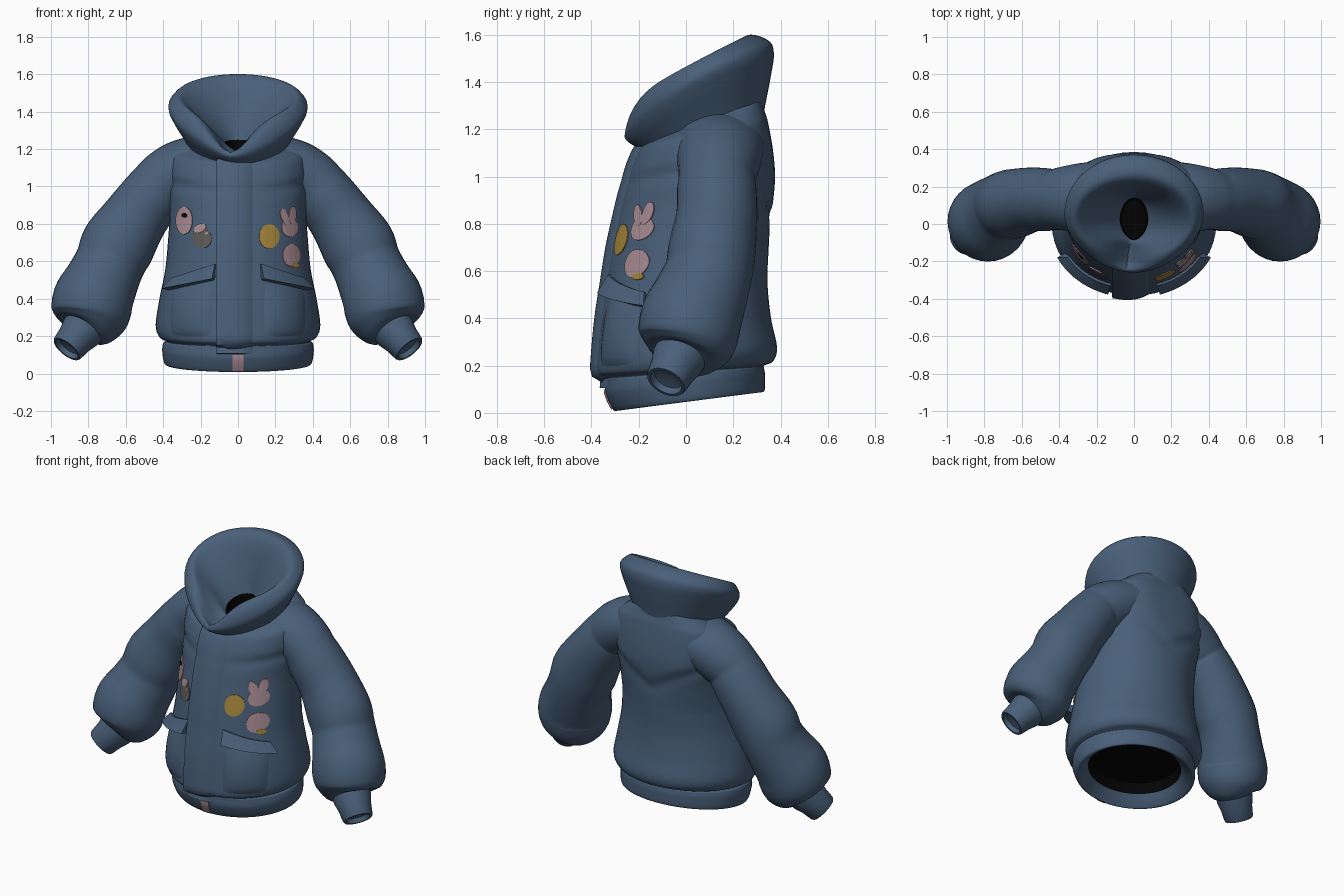
import bpy, bmesh
from math import sin, cos, pi, exp
from mathutils import Vector
from mathutils.bvhtree import BVHTree

if "Cube" in bpy.data.objects:
    bpy.data.objects.remove(bpy.data.objects["Cube"])


def material(name, rgb):
    m = bpy.data.materials.new(name)
    m.use_nodes = True
    m.diffuse_color = (*rgb, 1)
    m.node_tree.nodes["Principled BSDF"].inputs["Base Color"].default_value = (*rgb, 1)
    return m


BLUE = material("denim_blue", (.066, .115, .19))
BLACK = material("lining_black", (.001, .001, .001))
PINK = material("patch_pink", (.40, .265, .295))
YELLOW = material("patch_yellow", (.38, .24, .045))
GREY = material("patch_grey", (.105, .102, .09))
SEG = 48


def build(name, rows, mat, wrap=True, caps=False, front=False):
    """Skin a list of point rows into one smooth object."""
    bm = bmesh.new()
    grid = [[bm.verts.new(p) for p in row] for row in rows]
    n = len(rows[0])
    for a, b in zip(grid, grid[1:]):
        for i in range(n if wrap else n - 1):
            j = (i + 1) % n
            bm.faces.new((a[i], a[j], b[j], b[i]))
    if caps:
        bm.faces.new(grid[-1])
    bmesh.ops.remove_doubles(bm, verts=bm.verts, dist=1e-5)
    bmesh.ops.recalc_face_normals(bm, faces=bm.faces)
    bm.normal_update()
    if front and sum(f.normal.y * f.calc_area() for f in bm.faces) > 0:
        bmesh.ops.reverse_faces(bm, faces=bm.faces)
    me = bpy.data.meshes.new(name)
    bm.to_mesh(me)
    bm.free()
    me.materials.append(mat)
    ob = bpy.data.objects.new(name, me)
    bpy.context.collection.objects.link(ob)
    bpy.ops.object.select_all(action='DESELECT')
    ob.select_set(True)
    bpy.context.view_layer.objects.active = ob
    bpy.ops.object.shade_smooth_by_angle(angle=.9)
    return ob


def spline(keys, steps):
    """Catmull-Rom through tuples of any length."""
    k = [Vector(q) for q in keys]
    k = [k[0]] + k + [k[-1]]
    out = []
    for a, b, c, d in zip(k, k[1:], k[2:], k[3:]):
        for i in range(steps):
            t = i / steps
            out.append(b + (c - a) * (t / 2) + (a * 2 - b * 5 + c * 4 - d) * (t * t / 2)
                       + (b * 3 - a - c * 3 + d) * (t ** 3 / 2))
    return out + [k[-1]]


def ring(front_y, back_y, front_z, back_z, rx, side_z, shift=None, narrow=0):
    """Tilted oval given by its front, back and side points; narrow makes the front egg-shaped."""
    pts = []
    for i in range(SEG):
        a = 2 * pi * i / SEG
        s, c = sin(a), cos(a)
        z = side_z + (back_z - front_z) / 2 * s + ((back_z + front_z) / 2 - side_z) * s * s
        r, dz = shift(a, z) if shift else (0, 0)
        x = (rx + r) * c * (1 - narrow * min(s, 0) ** 2)
        pts.append((x, (front_y + back_y) / 2 + ((back_y - front_y) / 2 + r) * s, z + dz))
    return pts


# Torso with its hem band; broad upper back and a softly puffed yoke with a V behind
def yoke(a, z):
    c = abs(cos(a))
    back = sin(a) > 0
    t = z - (.83 + .22 * c if back else .97 + .05 * c * c)
    depth = 1 if back else .7 * min(1, 1.6 * c)
    broad = .03 * sin(2 * a) ** 2 * min(max((z - .7) / .3, 0), 1) if back else 0
    return broad + depth * (.007 * min(max(t / .05, 0), 1) - .01 * exp(-(t / .03) ** 2)), 0


torso = [(-.245, .255, .08, .14, .31), (-.28, .29, .03, .11, .345), (-.305, .33, .01, .09, .39),
         (-.34, .335, .08, .155, .405), (-.34, .33, .135, .19, .40), (-.345, .33, .15, .20, .385),
         (-.38, .37, .17, .22, .42), (-.38, .385, .24, .28, .44), (-.365, .36, .4, .4, .42),
         (-.342, .345, .55, .55, .39), (-.318, .35, .7, .7, .375), (-.285, .36, .85, .87, .365),
         (-.26, .37, .95, 1.0, .37), (-.225, .36, 1.06, 1.12, .37), (-.195, .34, 1.12, 1.23, .355),
         (-.17, .325, 1.14, 1.28, .31), (-.15, .31, 1.15, 1.33, .25)]
torso = [(*k, (k[2] + k[3]) / 2) for k in torso]
body = build("jacket_body", [ring(*k, yoke) for k in spline(torso, 8)], BLUE)

# Dark recess inside the hem
build("hem_lining", [ring(*torso[0]), ring(-.23, .24, .15, .2, .29, .175)], BLACK, caps=True)

# Rolled collar: outside, crest, then the funnel down to the neck hole
FRONT = 1.5 * pi - .13


def notch(depth):
    return lambda a, z: (0, -depth * exp(-(abs(a - FRONT) / .42) ** 1.6))


collar = [(-.17, .325, 1.10, 1.24, .26, 1.21, 0), (-.2, .335, 1.12, 1.30, .295, 1.27, 0),
          (-.24, .36, 1.16, 1.43, .35, 1.365, .02), (-.26, .372, 1.22, 1.52, .372, 1.42, .06),
          (-.245, .35, 1.31, 1.575, .358, 1.46, .13), (-.2, .265, 1.35, 1.6, .315, 1.483, .19),
          (-.14, .21, 1.31, 1.54, .25, 1.43, .14), (-.1, .165, 1.24, 1.38, .15, 1.32, .05),
          (-.085, .14, 1.19, 1.25, .075, 1.23, 0)]
build("collar", [ring(*k[:6], notch(k[6]), .14) for k in spline(collar, 6)], BLUE)
hole = collar[-1][:6]
build("neck_hole", [ring(*hole, narrow=.14), ring(-.08, .13, 1.13, 1.15, .065, 1.14)], BLACK, caps=True)


# Sleeves and cuffs
def disc(center, axis, r, depth, sx):
    a = axis.cross(Vector((0, 1, 0))).normalized()
    b = a.cross(axis).normalized()
    turns = [2 * pi * i / 32 for i in range(32)]
    pts = [center + a * (r * cos(t)) + b * (depth * sin(t)) for t in turns]
    return [(p.x * sx, p.y, p.z) for p in pts]


sleeve = [(.1, .14, 1.14, .13, .2), (.2, .14, 1.125, .15, .195), (.3, .14, 1.085, .165, .183),
          (.38, .135, 1.035, .165, .17), (.425, .13, .995, .16, .162), (.465, .13, .945, .166, .168),
          (.55, .13, .83, .176, .172), (.64, .11, .69, .198, .185), (.685, .095, .59, .188, .186),
          (.73, .06, .49, .198, .2), (.775, .02, .39, .216, .215), (.79, .005, .3, .205, .205),
          (.805, -.01, .245, .16, .16), (.82, -.02, .22, .09, .09)]
cuff_start, cuff_end = Vector((.81, -.015, .26)), Vector((.916, -.085, .13))
cuff_profile = [(0, .115), (.3, .112), (.6, .098), (.95, .09), (1, .085), (1, .072), (.85, .064), (.8, .02)]
for side, sx in (("left", 1), ("right", -1)):
    path = spline(sleeve, 4)
    rows = []
    for i, k in enumerate(path):
        tangent = (path[min(i + 1, len(path) - 1)] - path[max(i - 1, 0)]).to_3d()
        rows.append(disc(k.to_3d(), tangent.normalized(), k[3], k[4], sx))
    build(side + "_sleeve", rows, BLUE)
    axis = cuff_end - cuff_start
    build(side + "_cuff", [disc(cuff_start + axis * t, axis.normalized(), r, r, sx) for t, r in cuff_profile],
          BLUE, caps=True)

# Panels that follow the front of the torso
tree = BVHTree.FromObject(body, bpy.context.evaluated_depsgraph_get())


def on_front(x, z, lift):
    hit, normal, _, _ = tree.ray_cast(Vector((x, -2, z)), Vector((0, 1, 0)))
    if hit is None:
        return Vector((x, 0, z))
    if normal.y > 0:
        normal = -normal
    return hit + normal * lift


def panel(name, corners, lift, mat, nu=12, nv=12):
    """Raised quad with side walls; corners run top inner, top outer, bottom outer, bottom inner."""
    tl, tr, br, bl = (Vector(c) for c in corners)
    us = [0] + [i / nu for i in range(nu + 1)] + [1]
    vs = [0] + [i / nv for i in range(nv + 1)] + [1]
    rows = []
    for j, v in enumerate(vs):
        row = []
        for i, u in enumerate(us):
            p = tl.lerp(tr, u).lerp(bl.lerp(br, u), v)
            edge = i in (0, len(us) - 1) or j in (0, len(vs) - 1)
            row.append(on_front(p.x, p.y, -.01 if edge else lift(u, v)))
        rows.append(row)
    return build(name, rows, mat, wrap=False, front=True)


def puff(u):
    return max(sin(pi * u), 0) ** .6


panel("front_placket", [(-.11, 1.13), (.095, 1.13), (.095, .105), (-.11, .105)],
      lambda u, v: .027 - .035 * u ** 3, BLUE, 10, 50)
panel("hem_tab", [(-.03, .1), (.03, .1), (.03, .018), (-.03, .018)], lambda u, v: .006, PINK, 4, 8)
for side, sx in (("left", 1), ("right", -1)):
    panel(side + "_pocket", [(sx * .13, .52), (sx * .37, .47), (sx * .37, .19), (sx * .13, .18)],
          lambda u, v: .034 * puff(u) * puff(v) * (.6 + .4 * v) - .006, BLUE)
    panel(side + "_pocket_flap", [(sx * .12, .585), (sx * .345, .51), (sx * .37, .445), (sx * .125, .5)],
          lambda u, v: .012 + .036 * v, BLUE)


# Flat oval patches on the chest
def oval(name, x, z, rx, rz, mat, turn=0, lift=.005):
    rows = []
    for r in (0, .25, .5, .75, 1, 1):
        height = -.002 if len(rows) == 5 else lift
        row = []
        for i in range(24):
            a = 2 * pi * i / 24
            u, w = rx * r * cos(a), rz * r * sin(a)
            row.append(on_front(x + u * cos(turn) - w * sin(turn), z + u * sin(turn) + w * cos(turn), height))
        rows.append(row)
    build(name, rows, mat, front=True)


oval("bird_patch", -.286, .818, .044, .074, PINK)
oval("bird_eye", -.283, .845, .014, .012, BLACK, 0, .008)
oval("acorn_patch", -.19, .722, .05, .052, GREY)
oval("acorn_cap", -.203, .776, .036, .022, PINK, .45, .007)
oval("acorn_glint", -.165, .748, .008, .008, PINK, 0, .007)
oval("sun_patch", .166, .733, .054, .065, YELLOW)
oval("rabbit_head", .276, .78, .045, .05, PINK)
oval("rabbit_ear_inner", .249, .835, .02, .048, PINK, .35, .006)
oval("rabbit_ear_outer", .289, .845, .019, .048, PINK, -.08, .007)
oval("flower_patch", .285, .632, .048, .06, PINK)
oval("flower_tip", .307, .577, .02, .014, YELLOW, 0, .007)
